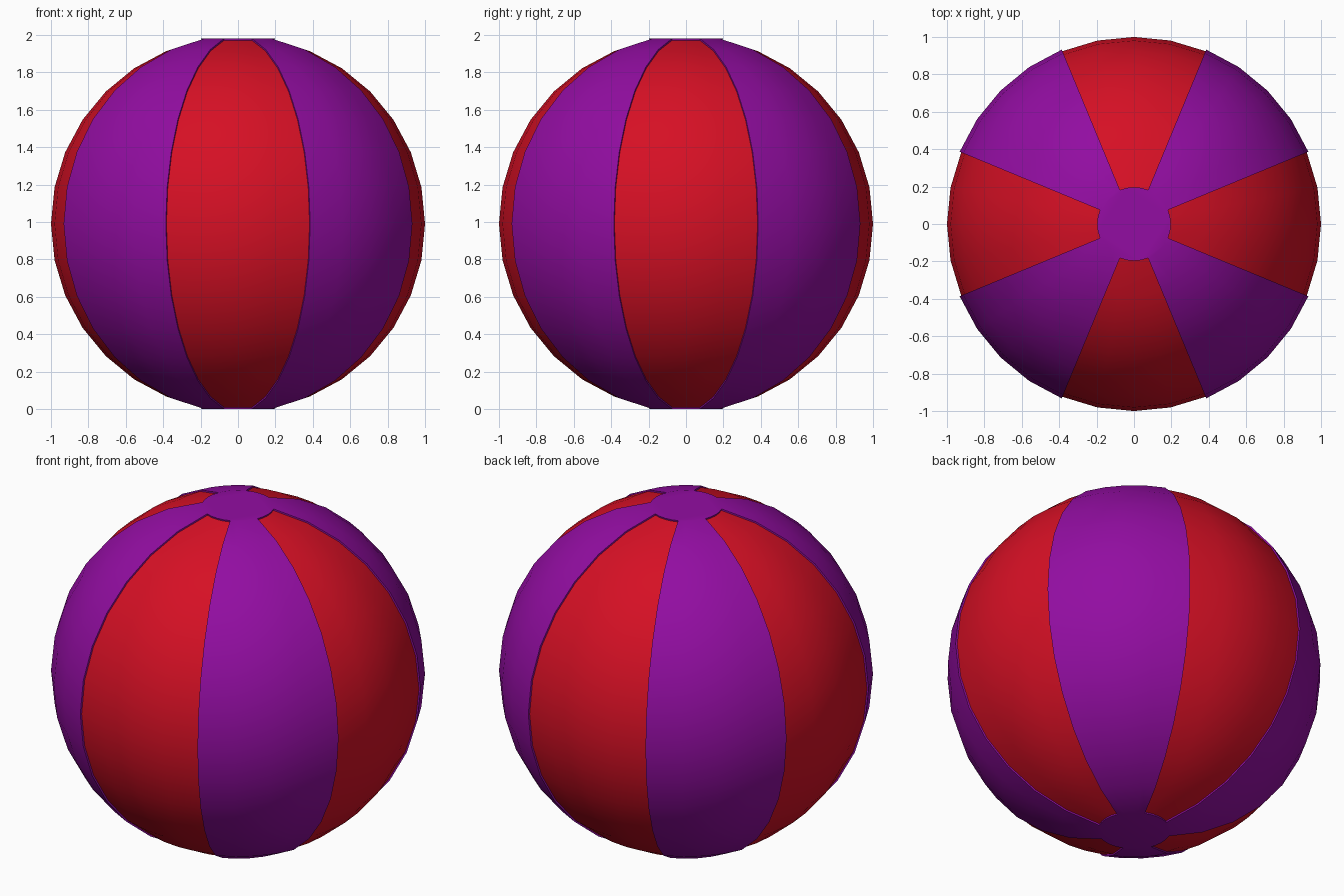
import bpy, bmesh, math

if "Cube" in bpy.data.objects:
    bpy.data.objects.remove(bpy.data.objects["Cube"])

RAISE = 1.009      # purple panels stand slightly proud of the red ones
CENTRE_Z = 0.99


def material(name, colour):
    m = bpy.data.materials.new(name)
    m.diffuse_color = (*colour, 1)
    m.use_nodes = True
    m.node_tree.nodes["Principled BSDF"].inputs["Base Color"].default_value = m.diffuse_color
    return m


# Ball: UV sphere with flat end caps
bm = bmesh.new()
bmesh.ops.create_uvsphere(bm, u_segments=32, v_segments=16, radius=1)
poles = [v for v in bm.verts if abs(v.co.z) > 0.999]
bmesh.ops.dissolve_verts(bm, verts=poles)


# Four red panels centred on the x and y axes, ending at the caps
def is_red(face):
    c = face.calc_center_median()
    if abs(c.z) > 0.975:
        return False
    a = math.degrees(math.atan2(c.y, c.x)) % 90
    return min(a, 90 - a) < 22.5


red = [f for f in bm.faces if is_red(f)]
purple = [f for f in bm.faces if not is_red(f)]

# Raise the purple panels and caps, leaving a small step around the red
out = bmesh.ops.extrude_face_region(bm, geom=purple)
for v in out["geom"]:
    if isinstance(v, bmesh.types.BMVert):
        v.co *= RAISE
old = [f for f in purple if f.is_valid]
if old:
    bmesh.ops.delete(bm, geom=old, context='FACES')

for f in bm.faces:
    f.material_index = 0
for f in red:
    f.material_index = 1
bmesh.ops.recalc_face_normals(bm, faces=bm.faces)

mesh = bpy.data.meshes.new("beach_ball")
bm.to_mesh(mesh)
bm.free()
mesh.materials.append(material("purple", (0.29, 0.004, 0.36)))
mesh.materials.append(material("red", (0.67, 0.005, 0.018)))

ball = bpy.data.objects.new("beach_ball", mesh)
bpy.context.collection.objects.link(ball)
ball.location.z = CENTRE_Z
bpy.context.view_layer.objects.active = ball
ball.select_set(True)
bpy.ops.object.shade_smooth_by_angle(angle=math.radians(30))
